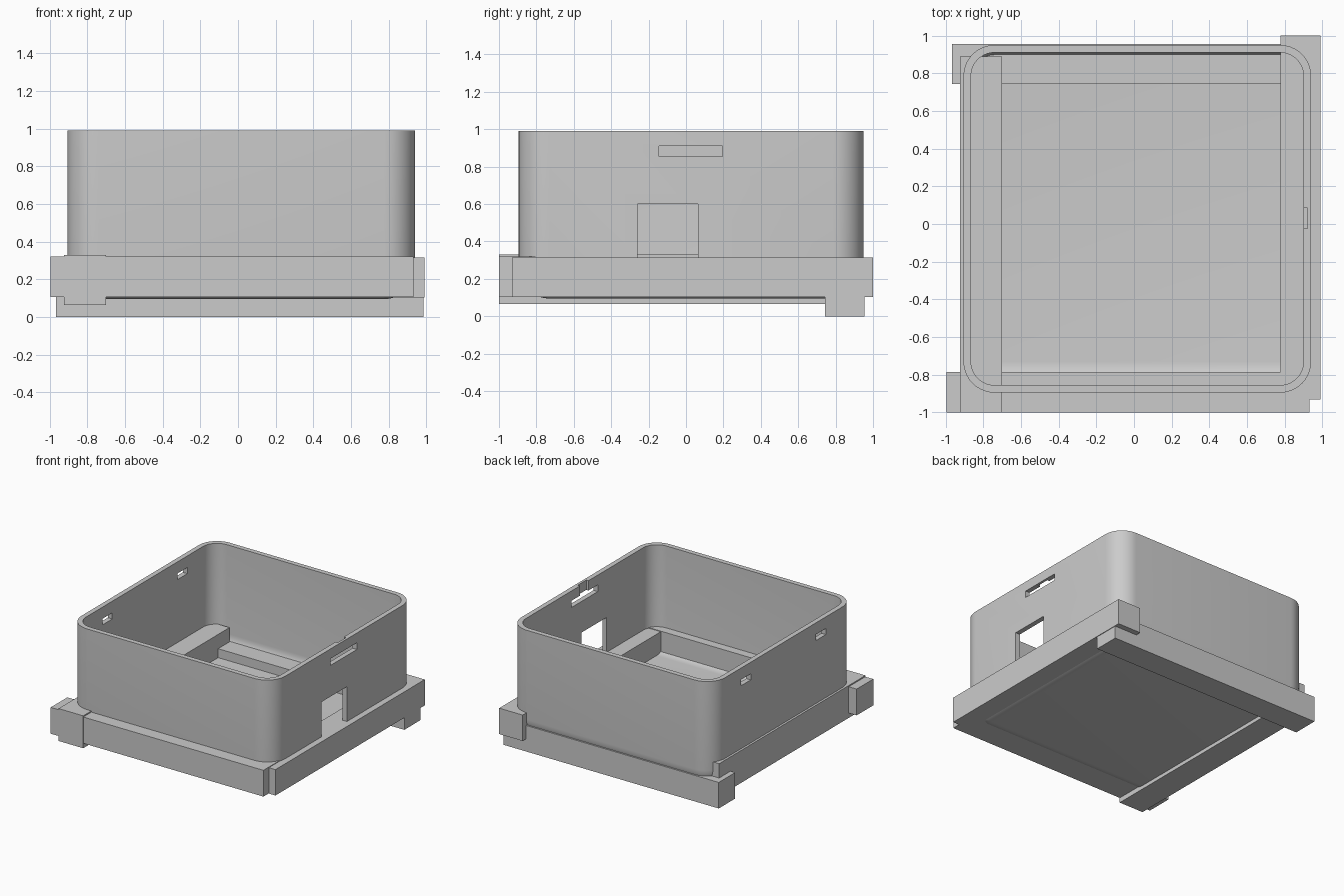
import bpy, bmesh, math
from mathutils import Vector

if "Cube" in bpy.data.objects:
    bpy.data.objects.remove(bpy.data.objects["Cube"])

grey = bpy.data.materials.new("light_grey")
grey.diffuse_color = (0.6, 0.6, 0.6, 1)
grey.use_nodes = True
grey.node_tree.nodes["Principled BSDF"].inputs["Base Color"].default_value = grey.diffuse_color


def box(name, x, y, z):
    """Axis-aligned box from (min, max) pairs."""
    bm = bmesh.new()
    bmesh.ops.create_cube(bm, size=1)
    for v in bm.verts:
        v.co = Vector([(r[0] + r[1]) / 2 + c * (r[1] - r[0]) for c, r in zip(v.co, (x, y, z))])
    return finish(name, bm)


def finish(name, bm):
    me = bpy.data.meshes.new(name)
    bm.to_mesh(me)
    bm.free()
    me.materials.append(grey)
    ob = bpy.data.objects.new(name, me)
    bpy.context.collection.objects.link(ob)
    return ob


CX, CY, STEPS = 0.0175, 0.0275, 10


def ring(bm, half, radius, z):
    """Rounded square loop of vertices."""
    loop = []
    for k, (sx, sy) in enumerate([(1, 1), (-1, 1), (-1, -1), (1, -1)]):
        for i in range(STEPS + 1):
            a = math.pi / 2 * (k + i / STEPS)
            loop.append(bm.verts.new((CX + sx * (half - radius) + radius * math.cos(a),
                                      CY + sy * (half - radius) + radius * math.sin(a), z)))
    return loop


def cup(bm, half, radius, bottom, top):
    """Rings of a square cup with rounded corners and bottom edge, bottom to top."""
    rings = []
    for i in range(STEPS + 1):
        a = math.pi / 2 * i / STEPS
        inset = radius * (1 - math.sin(a))
        rings.append(ring(bm, half - inset, radius - inset, bottom + radius * (1 - math.cos(a))))
    rings.append(ring(bm, half, radius, top))
    return rings


# Open case: outer skin, rim, inner skin
bm = bmesh.new()
outer = cup(bm, 0.9225, 0.165, 0.095, 0.99)
inner = cup(bm, 0.8825, 0.125, 0.14, 0.99)
rings = outer + inner[::-1]
for a, b in zip(rings, rings[1:]):
    n = len(a)
    for i in range(n):
        j = (i + 1) % n
        bm.faces.new((a[i], a[j], b[j], b[i]))
bm.faces.new(outer[0][::-1])
bm.faces.new(inner[0])
bmesh.ops.remove_doubles(bm, verts=bm.verts, dist=1e-5)
bmesh.ops.dissolve_degenerate(bm, edges=bm.edges, dist=1e-5)
bmesh.ops.recalc_face_normals(bm, faces=bm.faces)
case = finish("case", bm)

# Openings: port, long slot, rim groove, two latch slots
cutters = [
    box("port_cutter", (0.85, 1.0), (-0.26, 0.065), (0.29, 0.60)),
    box("slot_cutter", (0.85, 1.0), (-0.145, 0.195), (0.855, 0.91)),
    box("groove_cutter", (0.85, 0.92), (-0.025, 0.085), (0.88, 1.05)),
    box("latch_cutter_front", (-1.0, -0.82), (-0.515, -0.39), (0.845, 0.895)),
    box("latch_cutter_back", (-1.0, -0.82), (0.455, 0.58), (0.845, 0.895)),
]
bpy.context.view_layer.objects.active = case
for c in cutters:
    c.hide_render = True
    mod = case.modifiers.new("cut", 'BOOLEAN')
    mod.operation, mod.solver, mod.object = 'DIFFERENCE', 'EXACT', c
    bpy.ops.object.modifier_apply(modifier=mod.name)
for c in cutters:
    bpy.data.objects.remove(c)
bpy.ops.object.select_all(action='DESELECT')
case.select_set(True)
bpy.ops.object.shade_smooth_by_angle(angle=math.radians(30))

# Four overlapping base rails
box("front_rail", (-0.995, 0.93), (-1.0, -0.785), (0.105, 0.32))
box("right_rail", (0.778, 0.99), (-0.93, 1.0), (0.103, 0.315))
box("back_rail", (-0.965, 0.985), (0.743, 0.955), (0.0, 0.213))
box("left_rail", (-0.923, -0.70), (-1.001, 0.89), (0.065, 0.33))
